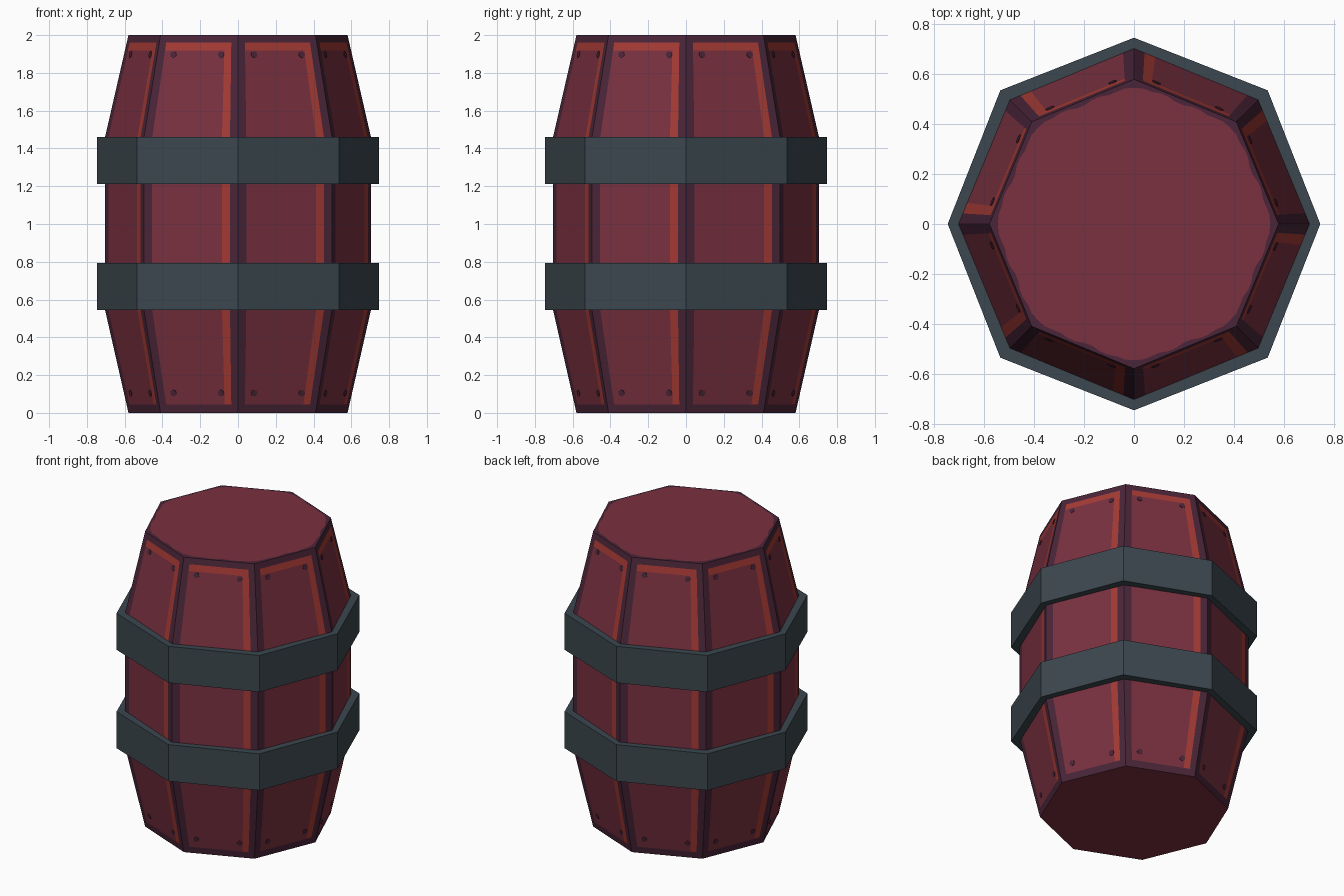
import bpy, bmesh, math
from mathutils import Vector

if "Cube" in bpy.data.objects:
    bpy.data.objects.remove(bpy.data.objects["Cube"])


def srgb(c):
    c /= 255
    return c / 12.92 if c <= 0.04045 else ((c + 0.055) / 1.055) ** 2.4


def material(name, r, g, b):
    m = bpy.data.materials.new(name)
    m.diffuse_color = (srgb(r), srgb(g), srgb(b), 1)
    m.use_nodes = True
    m.node_tree.nodes["Principled BSDF"].inputs["Base Color"].default_value = m.diffuse_color
    return m


RED = material("red_wood", 122, 49, 64)
ORANGE = material("orange_edge", 165, 58, 52)
PURPLE = material("purple_seam", 74, 37, 56)
STEEL = material("grey_steel", 59, 71, 78)

PROFILE = [(0, 0.58), (0.55, 0.705), (1.455, 0.705), (2, 0.58)]


def radius(z):
    for (z0, r0), (z1, r1) in zip(PROFILE, PROFILE[1:]):
        if z <= z1:
            return r0 + (r1 - r0) * (z - z0) / (z1 - z0)


def polar(r, a, z):
    return Vector((r * math.cos(a), r * math.sin(a), z))


def side_point(side, u, z):
    """Point on one of the eight sides, u running left to right from outside."""
    r = radius(z)
    a = side * math.pi / 4
    return polar(r, a, z).lerp(polar(r, a + math.pi / 4, z), u)


def finish(bm, name, mats):
    bmesh.ops.remove_doubles(bm, verts=bm.verts, dist=1e-5)
    bmesh.ops.recalc_face_normals(bm, faces=bm.faces)
    me = bpy.data.meshes.new(name)
    bm.to_mesh(me)
    bm.free()
    for m in mats:
        me.materials.append(m)
    ob = bpy.data.objects.new(name, me)
    bpy.context.collection.objects.link(ob)
    return ob


# Barrel body: each side is a grid of cells coloured by row and column
US = [0, 0.088, 0.83, 0.915, 1]
ZS = [0, 0.045, 0.55, 1.455, 1.918, 1.96, 2]
bm = bmesh.new()
for s in range(8):
    for i in range(4):
        for j in range(6):
            cell = [(US[i], ZS[j]), (US[i + 1], ZS[j]),
                    (US[i + 1], ZS[j + 1]), (US[i], ZS[j + 1])]
            f = bm.faces.new([bm.verts.new(side_point(s, u, z)) for u, z in cell])
            if i in (0, 3) or j in (0, 5):
                f.material_index = 2
            elif i == 2 or j == 4:
                f.material_index = 1
for z, mat in ((0, 0), (2, 2)):
    ring = [side_point(s, u, z) for s in range(8) for u in US[:-1]]
    f = bm.faces.new([bm.verts.new(p) for p in ring])
    f.material_index = mat
finish(bm, "barrel_body", [RED, ORANGE, PURPLE])

# Red lid panel with a scalloped edge, leaving a purple rim
bm = bmesh.new()
N = 96
outline = []
for k in range(N):
    a = 2 * math.pi * k / N
    edge = 0.58 * math.cos(math.pi / 8) / math.cos(a % (math.pi / 4) - math.pi / 8)
    outline.append(min(edge - 0.012 - 0.008 * (k // 2 % 2), 0.545))
top = [bm.verts.new(polar(r, 2 * math.pi * k / N, 2.002)) for k, r in enumerate(outline)]
bm.faces.new(top)
finish(bm, "lid_panel", [RED])

# Nail heads: thin discs near the top and bottom of every side
bm = bmesh.new()
for s in range(8):
    for z in (0.105, 1.897):
        for u in (0.2, 0.79):
            c = side_point(s, u, z)
            right = (side_point(s, 1, z) - side_point(s, 0, z)).normalized()
            up = (side_point(s, 0.5, z + 0.02) - side_point(s, 0.5, z - 0.02)).normalized()
            n = right.cross(up)
            rim = [c + 0.018 * (right * math.cos(t) + up * math.sin(t))
                   for t in (k * math.pi / 4 for k in range(8))]
            head = [bm.verts.new(p + n * 0.003) for p in rim]
            base = [bm.verts.new(p - n * 0.001) for p in rim]
            bm.faces.new(head)
            for k in range(8):
                bm.faces.new([base[k], base[(k + 1) % 8], head[(k + 1) % 8], head[k]])
finish(bm, "nail_heads", [PURPLE])

# Two octagonal steel hoops
for name, z0, z1 in (("lower_hoop", 0.545, 0.793), ("upper_hoop", 1.212, 1.46)):
    bm = bmesh.new()
    section = [(0, z0), (1, z0), (1, z1), (0, z1)]
    rings = []
    for k in range(8):
        outer = 0.758 if k % 2 else 0.747
        rings.append([bm.verts.new(polar(outer if o else 0.69, k * math.pi / 4, z))
                      for o, z in section])
    for k in range(8):
        a, b = rings[k], rings[(k + 1) % 8]
        for i in range(4):
            j = (i + 1) % 4
            bm.faces.new([a[i], b[i], b[j], a[j]])
    finish(bm, name, [STEEL])
